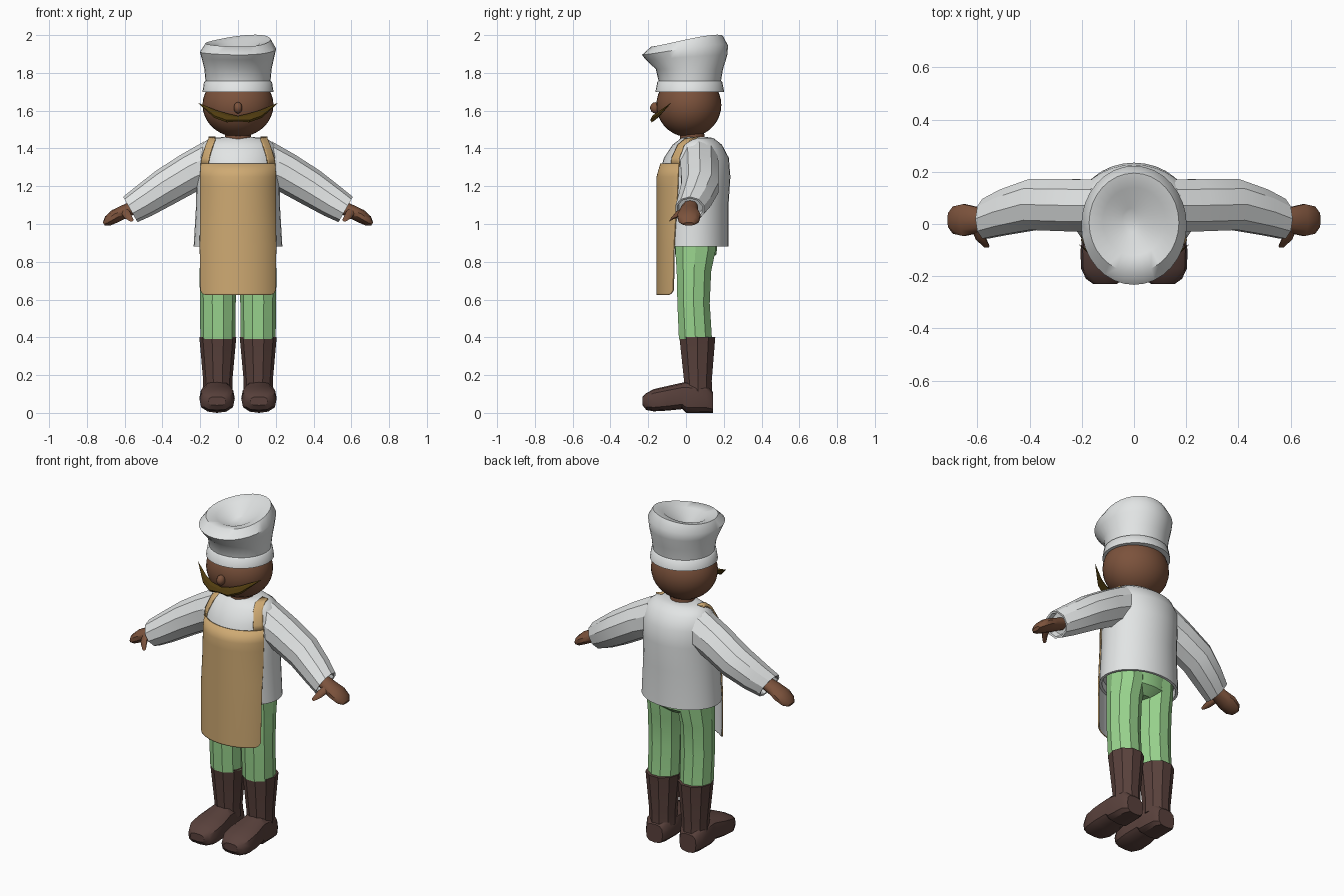
import bpy, bmesh, math
from mathutils import Vector

if "Cube" in bpy.data.objects:
    bpy.data.objects.remove(bpy.data.objects["Cube"], do_unlink=True)


def material(name, colour):
    m = bpy.data.materials.new(name)
    m.use_nodes = True
    m.diffuse_color = (*colour, 1)
    m.node_tree.nodes["Principled BSDF"].inputs["Base Color"].default_value = (*colour, 1)
    return m


WHITE = material("white cloth", (0.76, 0.78, 0.78))
SKIN = material("brown skin", (0.2, 0.085, 0.045))
TAN = material("tan apron", (0.62, 0.40, 0.17))
GREEN = material("green trousers", (0.32, 0.66, 0.27))
LEATHER = material("dark leather", (0.1, 0.053, 0.045))
HAIR = material("dark moustache", (0.08, 0.045, 0.005))


def finish(name, bm, mats, angle, fix_normals=True):
    if fix_normals:
        bmesh.ops.recalc_face_normals(bm, faces=bm.faces)
    mesh = bpy.data.meshes.new(name)
    bm.to_mesh(mesh)
    bm.free()
    for m in mats:
        mesh.materials.append(m)
    ob = bpy.data.objects.new(name, mesh)
    bpy.context.collection.objects.link(ob)
    bpy.ops.object.select_all(action="DESELECT")
    ob.select_set(True)
    bpy.context.view_layer.objects.active = ob
    bpy.ops.object.shade_smooth_by_angle(angle=math.radians(angle))
    return ob


def loft(name, rings, mat, n=10, power=1.0, angle=30, side=1, bend=None):
    """Skin a row of rings, each (centre, u half-axis, v half-axis)."""
    bm = bmesh.new()
    rows = []
    for i, (c, u, v) in enumerate(rings):
        row = []
        for k in range(n):
            a = math.tau * k / n
            ca, sa = math.cos(a), math.sin(a)
            p = (Vector(c) + Vector(u) * math.copysign(abs(ca) ** power, ca)
                 + Vector(v) * math.copysign(abs(sa) ** power, sa))
            if bend:
                p.z += bend(i, a)
            p.x *= side
            row.append(bm.verts.new(p))
        rows.append(row)
    for r, s in zip(rows, rows[1:]):
        for k in range(n):
            j = (k + 1) % n
            bm.faces.new((r[k], r[j], s[j], s[k]))
    bm.faces.new(rows[0])
    bm.faces.new(rows[-1])
    return finish(name, bm, [mat], angle)


def level(x, cy, z, rx, ry):
    """Horizontal ring."""
    return ((x, cy, z), (rx, 0, 0), (0, ry, 0))


def sloped(x, y, z, r, ry):
    """Ring across the downward slope of the arm."""
    return ((x, y, z), (0.49 * r, 0, 0.87 * r), (0, ry, 0))


def sheet(name, rows, mats, thickness):
    """Thin cloth from rows of points running along +x, stacked upward."""
    bm = bmesh.new()
    grid = [[bm.verts.new(p) for p in row] for row in rows]
    for r, s in zip(grid, grid[1:]):
        for k in range(len(r) - 1):
            bm.faces.new((r[k], r[k + 1], s[k + 1], s[k]))
    ob = finish(name, bm, mats, 40, False)
    mod = ob.modifiers.new("cloth thickness", "SOLIDIFY")
    mod.thickness = thickness
    mod.offset = -1
    mod.material_offset = len(mats) - 1


def ball(name, loc, scale, mat, segments):
    bm = bmesh.new()
    bmesh.ops.create_uvsphere(bm, u_segments=segments, v_segments=segments // 2 + 2, radius=1)
    bmesh.ops.scale(bm, vec=scale, verts=bm.verts)
    bmesh.ops.translate(bm, vec=loc, verts=bm.verts)
    finish(name, bm, [mat], 60)


# Jacket body: z, centre y, half width, half depth
TORSO = [(0.88, 0.04, 0.235, 0.185), (1.1, 0.04, 0.222, 0.185), (1.25, 0.045, 0.22, 0.19),
         (1.35, 0.055, 0.22, 0.172), (1.42, 0.06, 0.195, 0.13), (1.455, 0.06, 0.15, 0.085)]
hem = [level(0, 0.04, 0.92, 0.215, 0.165), level(0, 0.04, 0.88, 0.22, 0.17)]
loft("jacket", hem + [level(0, cy, z, rx, ry) for z, cy, rx, ry in TORSO]
     + [level(0, 0.05, 1.46, 0.08, 0.06)], WHITE, n=32, angle=50)


def chest(x, z, gap):
    """Point just in front of the jacket."""
    h = min(max(z, TORSO[0][0]), TORSO[-1][0])
    for lo, hi in zip(TORSO, TORSO[1:]):
        if h <= hi[0]:
            t = (h - lo[0]) / (hi[0] - lo[0])
            cy, rx, ry = (a + (b - a) * t for a, b in zip(lo[1:], hi[1:]))
            break
    s = min(abs(x) / rx, 0.98)
    return (x, cy - ry * math.sqrt(1 - s * s) - gap, z)


# Apron with rounded lower corners, and its straps
rows = []
for z, w in [(0.625, 0.175), (0.632, 0.19), (0.65, 0.2), (0.88, 0.203), (1.0, 0.202),
             (1.1, 0.202), (1.2, 0.202), (1.25, 0.202), (1.32, 0.197)]:
    rows.append([chest(w * math.sin(math.radians(6 * k)), z, 0.011) for k in range(-15, 16)])
sheet("apron", rows, [TAN, WHITE], 0.008)
for side, label in ((1, "left"), (-1, "right")):
    rows = []
    for z, mid in [(1.31, 0.18), (1.35, 0.174), (1.385, 0.164), (1.42, 0.152), (1.452, 0.138)]:
        rows.append([chest(side * mid + 0.019 * k / 3, z, 0.01) for k in range(-3, 4)])
    rows.append([(p[0], 0.06, 1.463) for p in rows[-1]])
    sheet(label + "_apron_strap", rows, [TAN], 0.008)

# Head, neck and nose
ball("head", (0, 0.015, 1.63), (0.188, 0.172, 0.17), SKIN, 32)
loft("neck", [level(0, 0.035, 1.43, 0.07, 0.065), level(0, 0.03, 1.5, 0.07, 0.065)], SKIN, n=16)
ball("nose", (0, -0.162, 1.615), (0.024, 0.028, 0.03), SKIN, 10)

# Tall hat with a tilted crown that sinks in the middle
TILT = {4: 0.012, 5: 0.026, 6: 0.03, 7: 0.025, 8: 0.01}


def hat_tilt(i, a):
    t = TILT.get(i, 0)
    return t * (0.95 * math.sin(a) + 0.35 * math.cos(a) + 0.2 * math.sin(2 * a))


loft("hat", [level(0, 0.02, 1.7, 0.188, 0.182), level(0, 0.02, 1.752, 0.18, 0.172),
             level(0, 0.02, 1.757, 0.172, 0.165), level(0, 0.018, 1.82, 0.178, 0.178),
             level(0, 0.003, 1.88, 0.192, 0.215), level(0, -0.005, 1.92, 0.202, 0.228),
             level(0, 0.005, 1.967, 0.172, 0.19), level(0, 0.01, 1.955, 0.12, 0.13),
             level(-0.01, 0.015, 1.9, 0.035, 0.045)],
     WHITE, n=32, angle=50, bend=hat_tilt)

for side, label in ((1, "left"), (-1, "right")):
    def part(name, rings, mat, **options):
        loft(label + "_" + name, rings, mat, side=side, **options)

    # Moustache wing sweeping back to a point
    part("moustache", [((0, -0.168, 1.558), (0, 0.01, 0.014), (0, -0.012, 0)),
                       ((0.06, -0.17, 1.562), (0, 0.012, 0.024), (0, -0.015, 0)),
                       ((0.12, -0.145, 1.582), (-0.006, 0.008, 0.02), (0, -0.012, 0)),
                       ((0.21, -0.08, 1.64), (0, 0, 0.001), (0, 0.001, 0))], HAIR, n=6)

    # Sleeve ending in an open cuff
    part("sleeve", [sloped(0.12, 0.07, 1.335, 0.118, 0.105), sloped(0.25, 0.072, 1.275, 0.106, 0.105),
                    sloped(0.385, 0.075, 1.195, 0.1, 0.103), sloped(0.5, 0.045, 1.12, 0.088, 0.092),
                    sloped(0.57, 0.02, 1.077, 0.077, 0.08), sloped(0.568, 0.02, 1.078, 0.066, 0.068),
                    sloped(0.54, 0.025, 1.095, 0.062, 0.065)], WHITE, n=10)

    # Mitten hand and thumb
    part("hand", [sloped(0.53, 0.022, 1.098, 0.035, 0.04), sloped(0.6, 0.015, 1.066, 0.036, 0.052),
                  sloped(0.65, 0.015, 1.042, 0.036, 0.064), sloped(0.69, 0.015, 1.016, 0.028, 0.055),
                  sloped(0.71, 0.015, 1.0, 0.01, 0.03)], SKIN, n=10, angle=45)
    part("thumb", [((0.6, -0.02, 1.065), (0.022, 0, 0), (0, 0, 0.022)),
                   ((0.585, -0.06, 1.045), (0.021, 0, 0), (0, 0.008, 0.02)),
                   ((0.565, -0.085, 1.022), (0.012, 0, 0), (0, 0.006, 0.01))], SKIN, n=8, angle=50)

    # Trouser leg
    part("trouser_leg", [level(0.106, 0.05, 0.39, 0.093, 0.092), level(0.107, 0.04, 0.58, 0.095, 0.09),
                         level(0.106, 0.042, 0.75, 0.097, 0.096), level(0.1, 0.05, 0.86, 0.1, 0.112),
                         level(0.1, 0.05, 0.94, 0.1, 0.112)], GREEN, n=10)

    # Boot shaft, foot and heel
    part("boot_shaft", [level(0.107, 0.065, 0.1, 0.078, 0.077), level(0.107, 0.063, 0.17, 0.077, 0.077),
                        level(0.107, 0.06, 0.402, 0.098, 0.1)], LEATHER, n=10)
    foot = []
    for y, w, low, high in [(0.143, 0.055, 0.0, 0.11), (0.11, 0.076, 0.0, 0.15), (0.0, 0.08, 0.0, 0.165),
                            (-0.02, 0.082, 0.02, 0.16), (-0.1, 0.094, 0.012, 0.142),
                            (-0.17, 0.092, 0.008, 0.126), (-0.21, 0.073, 0.015, 0.105),
                            (-0.23, 0.045, 0.04, 0.085)]:
        foot.append(((0.111, y, (low + high) / 2), (w, 0, 0), (0, 0, (high - low) / 2)))
    part("boot_foot", foot, LEATHER, n=12, power=0.65, angle=35)

# Trouser seat joining both legs
loft("trouser_seat", [level(0, 0.05, 0.8, 0.1, 0.06), level(0, 0.052, 0.84, 0.185, 0.11),
                      level(0, 0.052, 0.94, 0.2, 0.115)], GREEN, n=16)
